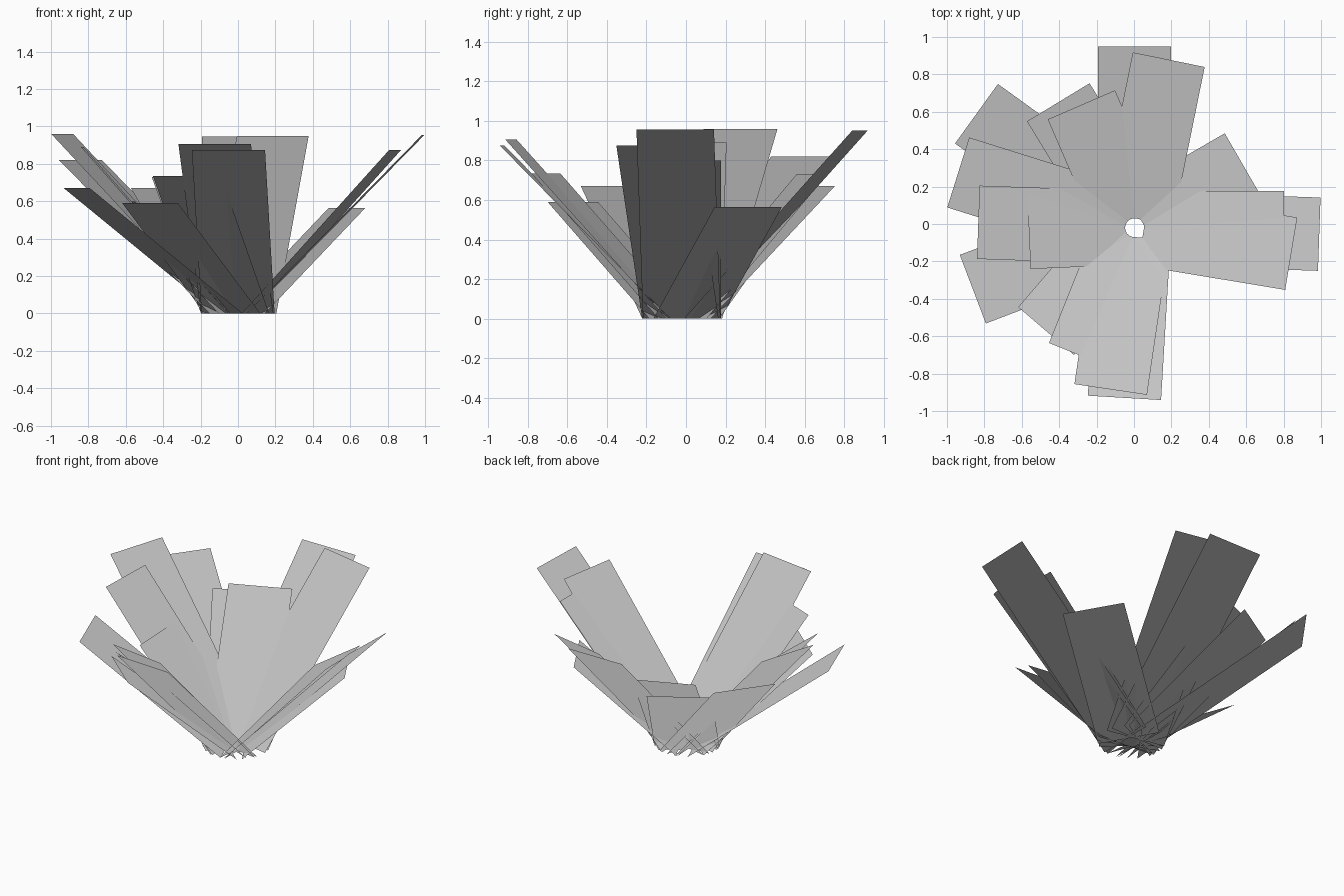
import bpy
from math import radians, cos, sin
from mathutils import Vector

cube = bpy.data.objects.get("Cube")
if cube:
    bpy.data.objects.remove(cube)

mat = bpy.data.materials.new("pale_grey")
mat.use_nodes = True
grey = (0.6, 0.6, 0.6, 1)
mat.diffuse_color = grey
mat.node_tree.nodes["Principled BSDF"].inputs["Base Color"].default_value = grey

CENTRE = Vector((0.003, -0.02, 0))
HALF_WIDTH = 0.196
BASE_RADIUS = 0.05
UP = Vector((0, 0, 1))


def leaf_card(name, azimuth, reach, height):
    """Flat rectangular leaf leaning outward from the ring at the base."""
    a = radians(azimuth)
    out = Vector((cos(a), sin(a), 0))
    side = Vector((-sin(a), cos(a), 0)) * HALF_WIDTH
    foot = CENTRE + out * BASE_RADIUS
    tip = CENTRE + out * reach + UP * height
    mesh = bpy.data.meshes.new(name)
    mesh.from_pydata([foot - side, tip - side, tip + side, foot + side],
                     [], [(0, 1, 2, 3)])
    mesh.materials.append(mat)
    # Foliage normals point mostly upward so the clump shades softly
    mesh.shade_smooth()
    normal = (UP - out * 0.2).normalized()
    mesh.normals_split_custom_set_from_vertices([normal] * 4)
    obj = bpy.data.objects.new(name, mesh)
    bpy.context.collection.objects.link(obj)


# Leaves around the clump: azimuth in degrees, outward reach, tip height
leaves = [
    (0, 0.80, 0.80), (30, 0.67, 0.565), (78.5, 0.917, 0.95),
    (90, 0.97, 0.945), (113.4, 0.716, 0.73), (121.3, 0.785, 0.67),
    (144.2, 1.042, 0.82), (162.6, 0.988, 0.96), (178, 0.836, 0.89),
    (182.5, 0.565, 0.60), (200.8, 0.925, 0.67), (229.4, 0.727, 0.59),
    (248.2, 0.742, 0.735), (261.6, 0.874, 0.905), (266.6, 0.911, 0.875),
    (350.6, 0.849, 0.875), (358, 0.988, 0.955),
]
for i, leaf in enumerate(leaves, 1):
    leaf_card(f"leaf_{i:02d}", *leaf)
